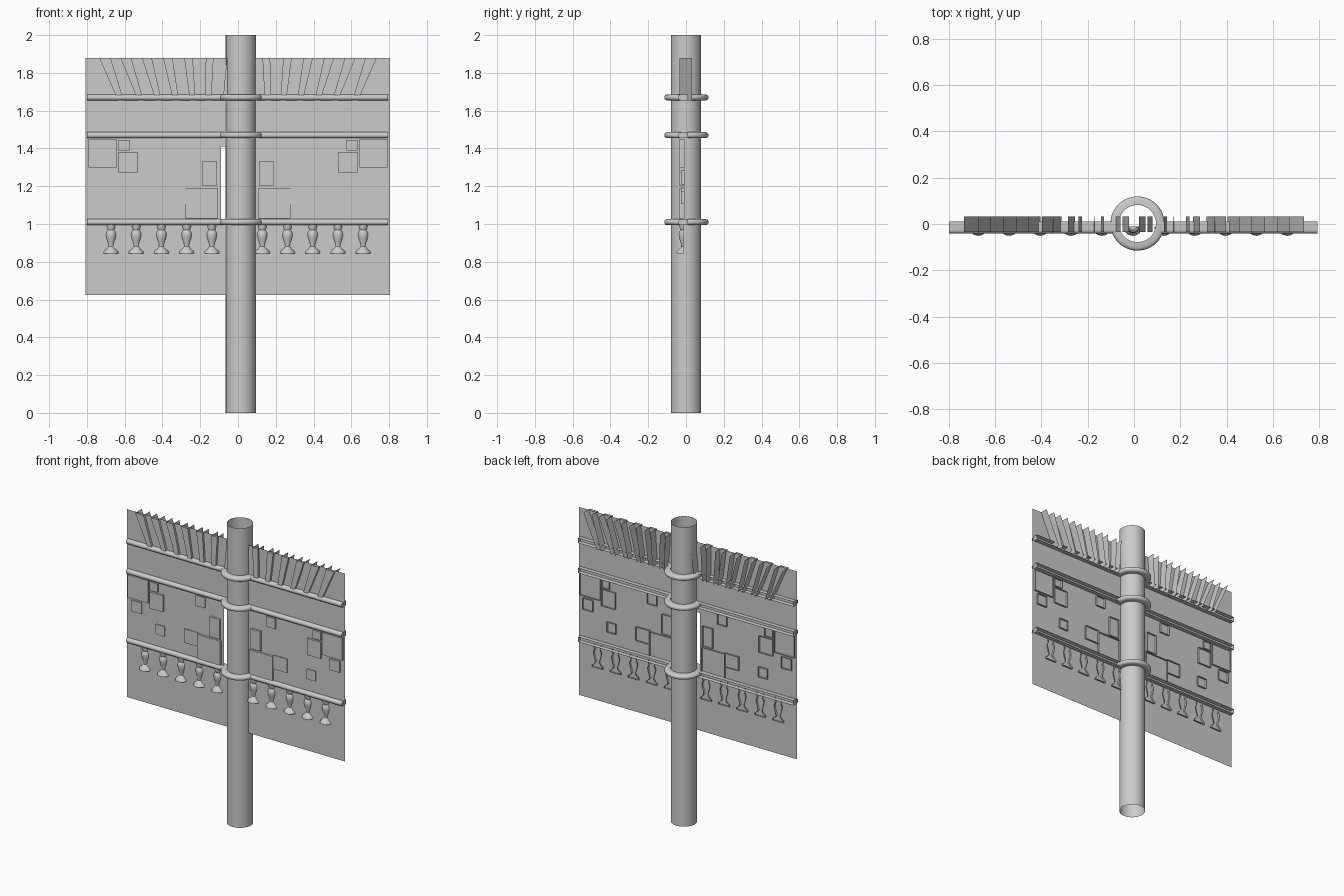
import bpy, math

if "Cube" in bpy.data.objects:
    bpy.data.objects.remove(bpy.data.objects["Cube"])

PANEL_Y = -0.02
CX = 0.015  # pillar axis


def make(name, verts, faces, smooth=False):
    me = bpy.data.meshes.new(name)
    me.from_pydata(verts, [], faces)
    me.update()
    ob = bpy.data.objects.new(name, me)
    bpy.context.collection.objects.link(ob)
    if smooth:
        bpy.ops.object.select_all(action='DESELECT')
        ob.select_set(True)
        bpy.context.view_layer.objects.active = ob
        bpy.ops.object.shade_smooth_by_angle(angle=math.radians(40))
    return ob


def lathe(name, profile, centre, a0, a1, n, closed_profile=False):
    """Revolve (radius, z) points about a vertical axis from angle a0 to a1."""
    full = abs(a1 - a0 - 2 * math.pi) < 1e-6
    cols = n if full else n + 1
    m = len(profile)
    verts = []
    for i in range(cols):
        a = a0 + (a1 - a0) * i / n
        verts += [(centre[0] + r * math.cos(a), centre[1] + r * math.sin(a), z)
                  for r, z in profile]
    faces = []
    for i in range(n):
        p, q = i * m, ((i + 1) % cols) * m
        for j in range(m if closed_profile else m - 1):
            k = (j + 1) % m
            faces.append((p + j, q + j, q + k, p + k))
    return make(name, verts, faces, True)


# backing panel with an opening behind the pillar
xs = [-0.808, -0.09, 0.09, 0.805]
zs = [0.625, 1.02, 1.41, 1.88]
verts = [(x, PANEL_Y, z) for z in zs for x in xs]
faces = [(r * 4 + c, r * 4 + c + 1, r * 4 + c + 5, r * 4 + c + 4)
         for r in range(3) for c in range(3) if (r, c) != (1, 1)]
make("backing_panel", verts, faces)

# open-ended pillar
lathe("pillar", [(0.08, 0), (0.08, 2)], (CX, 0), 0, 2 * math.pi, 48)

# rounded collars and the half-round rails running out from them
for z in (1.01, 1.47, 1.67):
    ring = [(0.08, z - 0.016), (0.103, z - 0.016), (0.112, z - 0.012), (0.117, z - 0.005),
            (0.117, z + 0.005), (0.112, z + 0.012), (0.103, z + 0.016), (0.08, z + 0.016)]
    lathe("collar", ring, (CX, 0.002), 0, 2 * math.pi, 48, True)
    sect = [(0.01, -0.016), (-0.026, -0.016)]
    sect += [(-0.026 - 0.016 * math.cos(t), 0.016 * math.sin(t))
             for t in [math.radians(a) for a in (-60, -30, 0, 30, 60)]]
    sect += [(-0.026, 0.016), (0.01, 0.016)]
    m = len(sect)
    for x0, x1 in ((-0.8, -0.075), (0.105, 0.793)):
        v = [(x, y, z + dz) for x in (x0, x1) for y, dz in sect]
        f = [(j, j + 1, m + j + 1, m + j) for j in range(m - 1)]
        # close the outer end
        f.append(tuple(range(m)) if x0 < 0 else tuple(range(2 * m - 1, m - 1, -1)))
        make("rail", v, f, True)

# fan of open-backed slats along the top: (bottom x, top x)
slats = [(0.065, 0.04), (0.157, 0.15), (0.24, 0.262), (0.328, 0.372),
         (0.42, 0.483), (0.515, 0.594), (0.62, 0.705)]
for side in (-1, 1):
    for xb, xt in slats:
        hb, ht = 0.015, 0.018 + 0.012 * xt / 0.7
        v = []
        for x, h, z in ((xb, hb, 1.655), (xt, ht, 1.88)):
            v += [(side * x - h, 0.033, z), (side * x - h, -0.035, z),
                  (side * x + h, -0.035, z), (side * x + h, 0.033, z)]
        make("fan_slat", v, [(j, j + 1, j + 5, j + 4) for j in range(3)])

# open-backed stone blocks: (x0, x1, z0, z1, front y)
blocks = [(0.643, 0.792, 1.30, 1.45, -0.034), (0.574, 0.632, 1.39, 1.446, -0.032),
          (0.532, 0.632, 1.27, 1.38, -0.034), (0.114, 0.188, 1.20, 1.333, -0.034),
          (0.108, 0.278, 1.028, 1.19, -0.034), (0.278, 0.38, 1.105, 1.197, -0.027),
          (0.696, 0.77, 1.21, 1.285, -0.027), (0.526, 0.592, 1.105, 1.172, -0.027),
          (0.225, 0.294, 1.375, 1.444, -0.027)]
for side in (-1, 1):
    for x0, x1, z0, z1, yf in blocks:
        v = [(side * x, y, z) for y in (yf, -0.008)
             for x, z in ((x0, z0), (x1, z0), (x1, z1), (x0, z1))]
        f = [(0, 1, 2, 3)] + [(j, j + 4, (j + 1) % 4 + 4, (j + 1) % 4) for j in range(4)]
        if side < 0:
            f = [t[::-1] for t in f]
        make("stone_block", v, f)

# half-round balusters hanging under the lowest rail
prof = [(0.0, 0.845), (0.041, 0.845), (0.038, 0.857), (0.026, 0.866), (0.022, 0.872),
        (0.015, 0.88), (0.018, 0.90), (0.026, 0.925), (0.029, 0.945), (0.026, 0.958),
        (0.019, 0.968), (0.024, 0.98), (0.025, 1.0)]
for i in range(11):
    lathe("baluster", prof, (-0.005 + (i - 5) * 0.1335, -0.01), math.pi, 2 * math.pi, 12)
